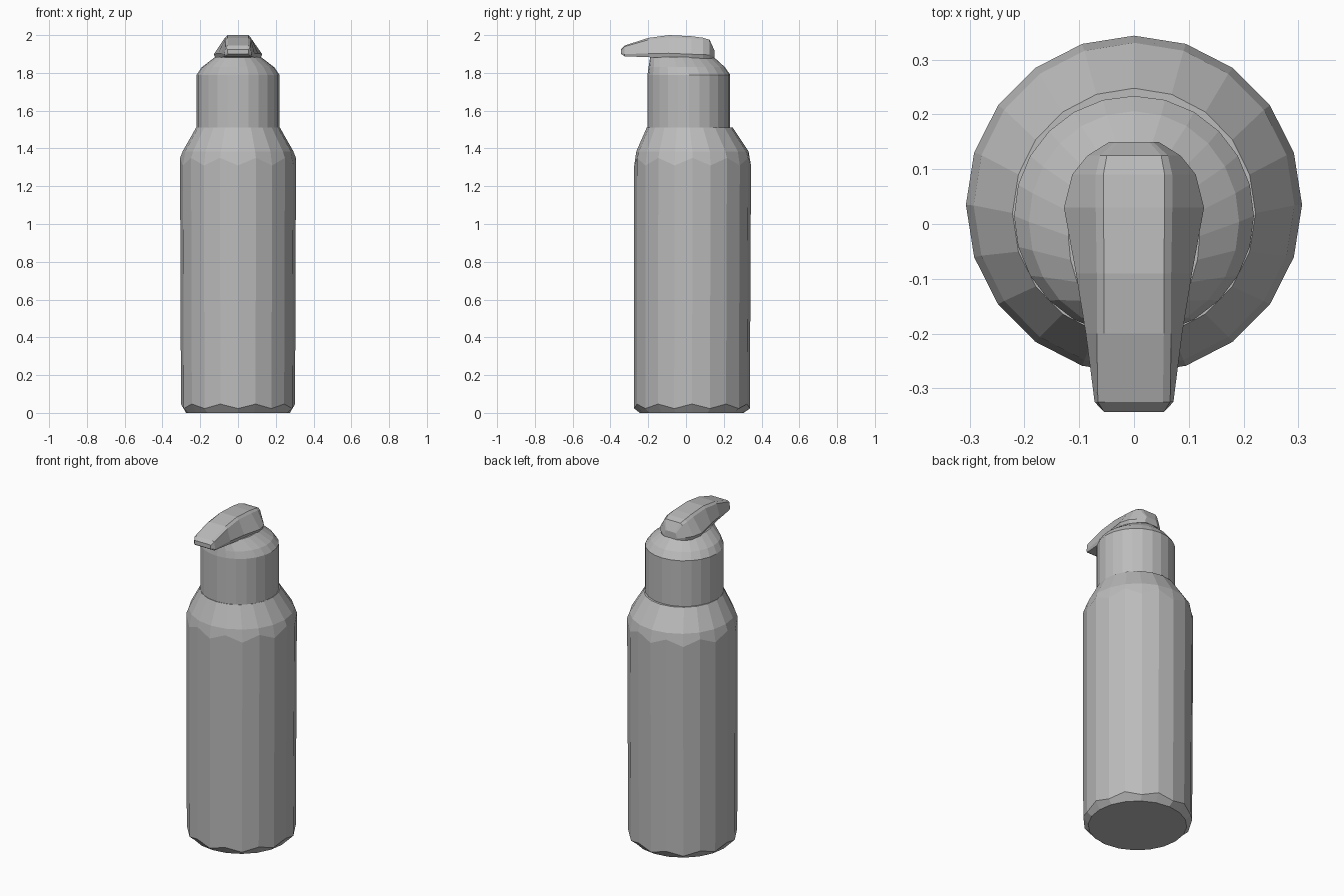
import bpy
import bmesh
from math import cos, sin, tau

if "Cube" in bpy.data.objects:
    bpy.data.objects.remove(bpy.data.objects["Cube"])

GREY = (0.5, 0.5, 0.5, 1)
mat = bpy.data.materials.new("plain_grey")
mat.use_nodes = True
mat.diffuse_color = GREY
mat.node_tree.nodes["Principled BSDF"].inputs["Base Color"].default_value = GREY


def ring(sides, rx, ry, cy, z, wave=0):
    """Ellipse of points; wave lifts and lowers alternate points."""
    return [(rx * cos(tau * i / sides), cy + ry * sin(tau * i / sides),
             z + wave * (-1) ** i) for i in range(sides)]


def loft(name, rings):
    """Skin a closed solid over rings with equal point counts."""
    bm = bmesh.new()
    loops = [[bm.verts.new(p) for p in r] for r in rings]
    n = len(loops[0])
    for a, b in zip(loops, loops[1:]):
        for i in range(n):
            j = (i + 1) % n
            bm.faces.new((a[i], a[j], b[j], b[i]))
    bm.faces.new(loops[0][::-1])
    bm.faces.new(loops[-1])
    bmesh.ops.recalc_face_normals(bm, faces=bm.faces)
    mesh = bpy.data.meshes.new(name)
    bm.to_mesh(mesh)
    bm.free()
    mesh.materials.append(mat)
    obj = bpy.data.objects.new(name, mesh)
    bpy.context.collection.objects.link(obj)
    return obj


# Bottle body: chamfered foot, straight wall, faceted shoulder
loft("bottle_body", [
    ring(20, 0.275, 0.275, 0.03, 0),
    ring(20, 0.302, 0.306, 0.032, 0.035, 0.012),
    ring(20, 0.307, 0.309, 0.035, 1.33, 0.02),
    ring(20, 0.293, 0.297, 0.034, 1.385),
    ring(20, 0.222, 0.228, 0.02, 1.51),
])

# Pump collar: straight neck, rounded shoulder, top drawn out under the spout
loft("pump_collar", [
    ring(24, 0.219, 0.219, 0.015, 1.49),
    ring(24, 0.219, 0.219, 0.015, 1.79),
    ring(24, 0.192, 0.202, 0.004, 1.83),
    ring(24, 0.120, 0.168, -0.022, 1.885),
])

# Pump head and spout: sections of (y, half base, half top, base z, top z)
sections = [
    (-0.343, 0.055, 0.055, 1.90, 1.925),
    (-0.325, 0.072, 0.066, 1.888, 1.945),
    (-0.20, 0.088, 0.068, 1.883, 1.985),
    (-0.09, 0.106, 0.068, 1.88, 2.0),
    (0.03, 0.128, 0.07, 1.875, 1.994),
    (0.09, 0.113, 0.07, 1.875, 1.986),
    (0.125, 0.085, 0.062, 1.875, 1.975),
    (0.150, 0.045, 0.035, 1.88, 1.92),
]


def spout_section(y, base, top, low, high):
    side = low + 0.2 * (high - low)
    edge = high - 0.1 * (high - low)
    half = [(base * 0.93, low), (base, side), (top, edge), (top * 0.8, high)]
    return ([(x, y, z) for x, z in half]
            + [(-x, y, z) for x, z in reversed(half)])


loft("pump_spout", [spout_section(*s) for s in sections])
